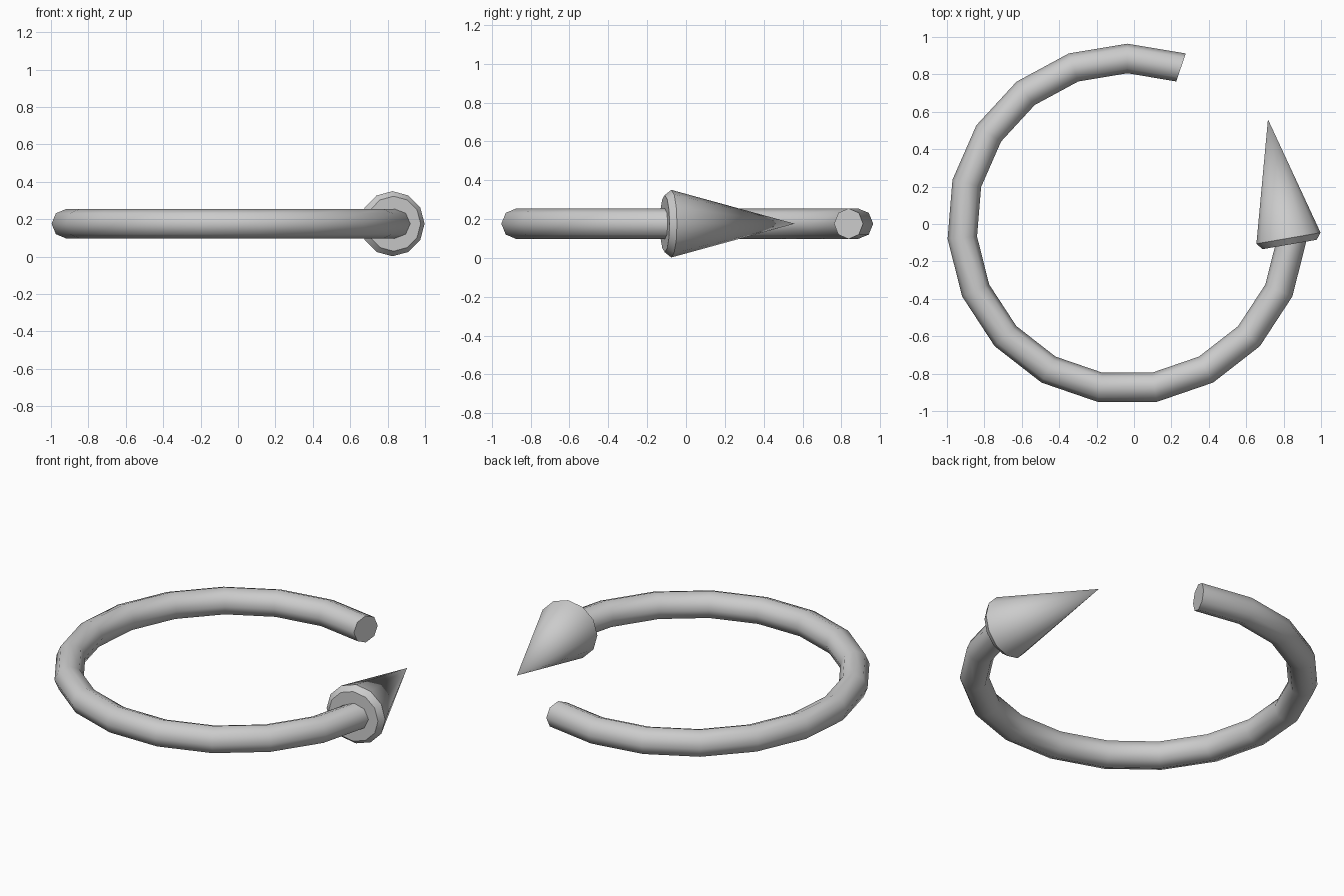
import bpy, bmesh
from math import sin, cos, pi, radians
from mathutils import Vector, Matrix

if "Cube" in bpy.data.objects:
    bpy.data.objects.remove(bpy.data.objects["Cube"])

MID_Z = 0.176
STEP = 2 * pi / 19            # the full ring would have 19 segments


def finish(name, bm):
    bmesh.ops.recalc_face_normals(bm, faces=bm.faces)
    mesh = bpy.data.meshes.new(name)
    bm.to_mesh(mesh)
    bm.free()
    ob = bpy.data.objects.new(name, mesh)
    bpy.context.collection.objects.link(ob)
    bpy.ops.object.select_all(action='DESELECT')
    ob.select_set(True)
    bpy.context.view_layer.objects.active = ob
    bpy.ops.object.shade_smooth_by_angle(angle=radians(50))
    return ob


# Open ring: octagonal profile swept 15 segments round the centre
centre = Vector((-0.036, 0, MID_Z))
start = pi / 2 - STEP
radial = Vector((cos(start), sin(start), 0))
bm = bmesh.new()
profile = []
for i in range(8):
    a = i * pi / 4
    profile.append(bm.verts.new(centre + radial * (0.885 + 0.079 * cos(a))
                                + Vector((0, 0, 0.079 * sin(a)))))
edges = [bm.edges.new((profile[i], profile[(i + 1) % 8])) for i in range(8)]
bmesh.ops.spin(bm, geom=profile + edges, cent=centre, axis=(0, 0, 1),
               angle=15 * STEP, steps=15)
bmesh.ops.holes_fill(bm, edges=[e for e in bm.edges if e.is_boundary], sides=8)
finish("ring_shaft", bm)

# Arrow head: 12-sided cone with a chamfered base, lying along the ring
bm = bmesh.new()
rings = []
for r, z in ((0.147, -0.034), (0.174, 0)):
    rings.append([bm.verts.new((r * cos(i * pi / 6), r * sin(i * pi / 6), z))
                  for i in range(12)])
tip = bm.verts.new((0, 0, 0.645))
bm.faces.new(rings[0])
for i in range(12):
    j = (i + 1) % 12
    bm.faces.new((rings[0][i], rings[0][j], rings[1][j], rings[1][i]))
    bm.faces.new((rings[1][i], rings[1][j], tip))
place = (Matrix.Translation((0.826, -0.076, MID_Z))
         @ Matrix.Rotation(radians(9.8), 4, 'Z')
         @ Matrix.Rotation(radians(-90), 4, 'X'))
bm.transform(place)
finish("arrow_head", bm)
